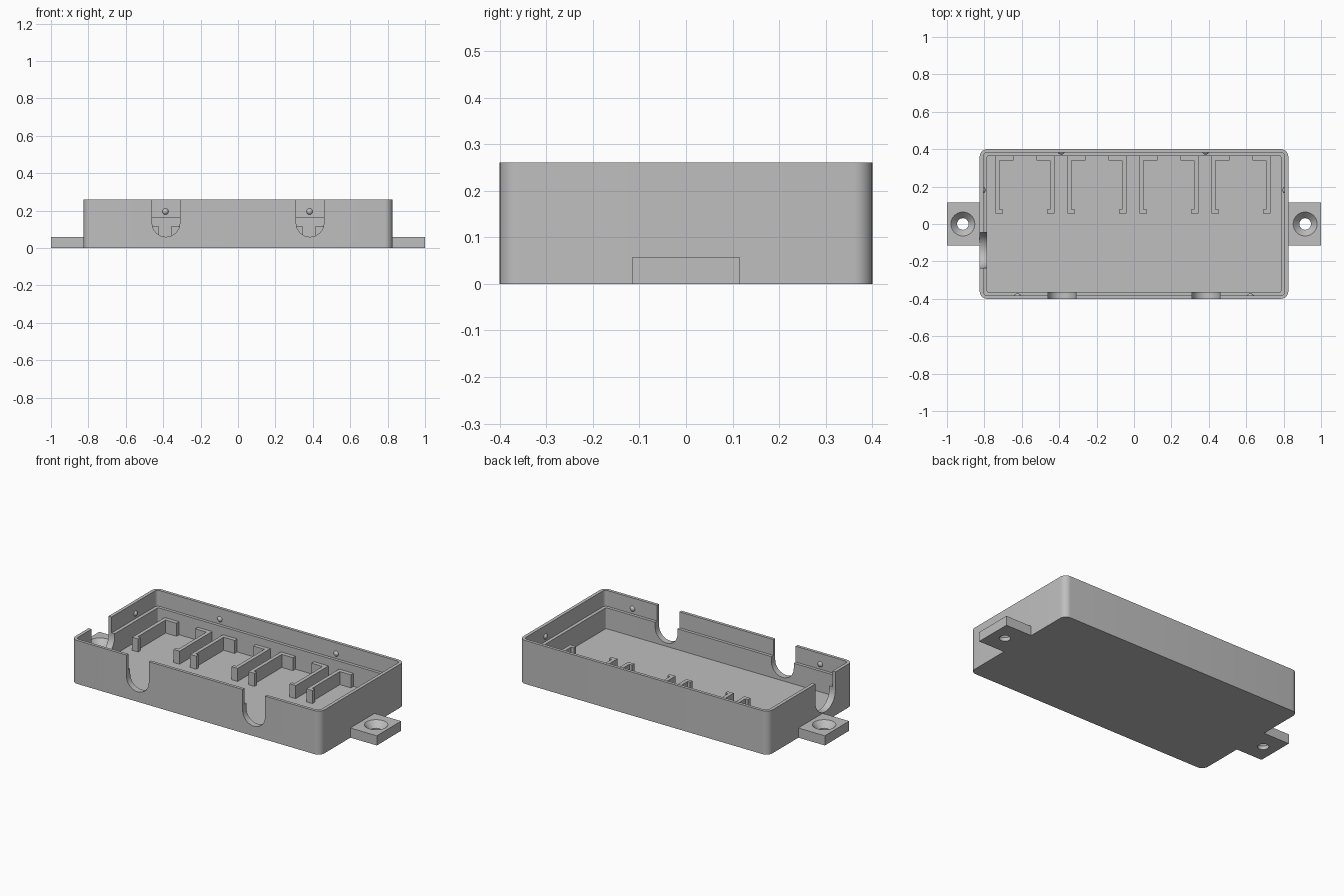
import bpy, bmesh, math
from mathutils import Vector

cube = bpy.data.objects.get("Cube")
if cube:
    bpy.data.objects.remove(cube, do_unlink=True)

grey = bpy.data.materials.new("plain grey")
grey.use_nodes = True
COLOUR = (0.52, 0.52, 0.52, 1)
grey.diffuse_color = COLOUR
grey.node_tree.nodes["Principled BSDF"].inputs["Base Color"].default_value = COLOUR


def finish(bm, name):
    bmesh.ops.recalc_face_normals(bm, faces=bm.faces)
    mesh = bpy.data.meshes.new(name)
    bm.to_mesh(mesh)
    bm.free()
    mesh.materials.append(grey)
    ob = bpy.data.objects.new(name, mesh)
    bpy.context.collection.objects.link(ob)
    return ob


def select(ob):
    bpy.ops.object.select_all(action='DESELECT')
    ob.select_set(True)
    bpy.context.view_layer.objects.active = ob


def smooth(ob):
    select(ob)
    bpy.ops.object.shade_smooth_by_angle(angle=math.radians(30))


def loft(name, loops):
    """Skin equal-length closed loops and cap both ends."""
    bm = bmesh.new()
    rings = [[bm.verts.new(p) for p in loop] for loop in loops]
    n = len(rings[0])
    for a, b in zip(rings, rings[1:]):
        for i in range(n):
            j = (i + 1) % n
            bm.faces.new((a[i], a[j], b[j], b[i]))
    bm.faces.new(rings[0])
    bm.faces.new(rings[-1])
    return finish(bm, name)


def cut(ob, cutter):
    mod = ob.modifiers.new("cut", 'BOOLEAN')
    mod.operation = 'DIFFERENCE'
    mod.solver = 'EXACT'
    mod.object = cutter
    select(ob)
    bpy.ops.object.modifier_apply(modifier=mod.name)
    bpy.data.objects.remove(cutter, do_unlink=True)


def rounded(hx, hy, r, z, steps=8):
    pts = []
    for k, (sx, sy) in enumerate([(1, 1), (-1, 1), (-1, -1), (1, -1)]):
        for i in range(steps + 1):
            a = (k + i / steps) * math.pi / 2
            pts.append((sx * (hx - r) + r * math.cos(a),
                        sy * (hy - r) + r * math.sin(a), z))
    return pts


def circle(x, r, z, n=32):
    return [(x + r * math.cos(2 * math.pi * i / n),
             r * math.sin(2 * math.pi * i / n), z) for i in range(n)]


# Open tray with a stepped inner lip
HX, HY, TOP, LEDGE, FLOOR = 0.825, 0.4, 0.26, 0.165, 0.04
tray = loft("tray", [
    rounded(HX, HY, 0.04, 0),
    rounded(HX, HY, 0.04, TOP),
    rounded(HX - 0.02, HY - 0.018, 0.02, TOP),
    rounded(HX - 0.02, HY - 0.018, 0.02, LEDGE),
    rounded(HX - 0.04, HY - 0.036, 0.008, LEDGE),
    rounded(HX - 0.04, HY - 0.036, 0.008, FLOOR),
])


# Round-bottomed cable notches through the walls
def notch(centre, r, bottom, side):
    prof = [(centre - r, 0.4)]
    for i in range(25):
        a = math.pi * (1 + i / 24)
        prof.append((centre + r * math.cos(a), bottom + r + r * math.sin(a)))
    prof.append((centre + r, 0.4))
    if side == 'front':
        loops = [[(u, y, z) for u, z in prof] for y in (-0.5, -0.34)]
    else:
        loops = [[(x, u, z) for u, z in prof] for x in (-0.9, -0.76)]
    cut(tray, loft("notch_cutter", loops))


for x in (-0.385, 0.385):
    notch(x, 0.074, 0.06, 'front')
notch(-0.14, 0.095, 0.058, 'side')
smooth(tray)

# Mounting tabs with countersunk screw holes
for side, name in ((1, "left_tab"), (-1, "right_tab")):
    x0, x1 = side * 0.81, side
    base = [(x0, -0.115), (x1, -0.115), (x1, 0.115), (x0, 0.115)]
    tab = loft(name, [[(x, y, z) for x, y in base] for z in (0, 0.058)])
    c = side * 0.915
    cut(tab, loft("screw_cutter", [circle(c, 0.031, -0.05), circle(c, 0.031, 0.022),
                                   circle(c, 0.064, 0.058), circle(c, 0.064, 0.1)]))
    smooth(tab)

# Four pairs of facing C-shaped retaining ribs on the floor
for k in range(4):
    centre = -0.583 + 0.385 * k
    for s, label in ((-1, "right"), (1, "left")):
        o, t, back, front = 0.157, 0.022, 0.366, 0.055
        plan = [(o, front), (o, back), (o - 0.095, back), (o - 0.095, back - 0.026),
                (o - t, back - 0.026), (o - t, front + t),
                (o - 0.04, front + t), (o - 0.04, front)]
        loft(f"{label}_rib_{k + 1}",
             [[(centre + s * x, y, z) for x, y in plan] for z in (FLOOR - 0.01, 0.118)])

# Snap bumps around the inside of the lip
bumps = [(-0.388, 0.388), (0.383, 0.388), (-0.622, -0.388), (0.622, -0.388),
         (-0.811, 0.18), (0.811, 0.18)]
for i, (x, y) in enumerate(bumps):
    bm = bmesh.new()
    bmesh.ops.create_uvsphere(bm, u_segments=20, v_segments=12, radius=0.0175)
    bmesh.ops.translate(bm, verts=bm.verts, vec=Vector((x, y, 0.195)))
    # Keep the bump inside the thin wall on its outer side
    for v in bm.verts:
        v.co.x = max(-0.82, min(0.82, v.co.x))
        v.co.y = max(-0.395, min(0.395, v.co.y))
    smooth(finish(bm, f"snap_bump_{i + 1}"))
